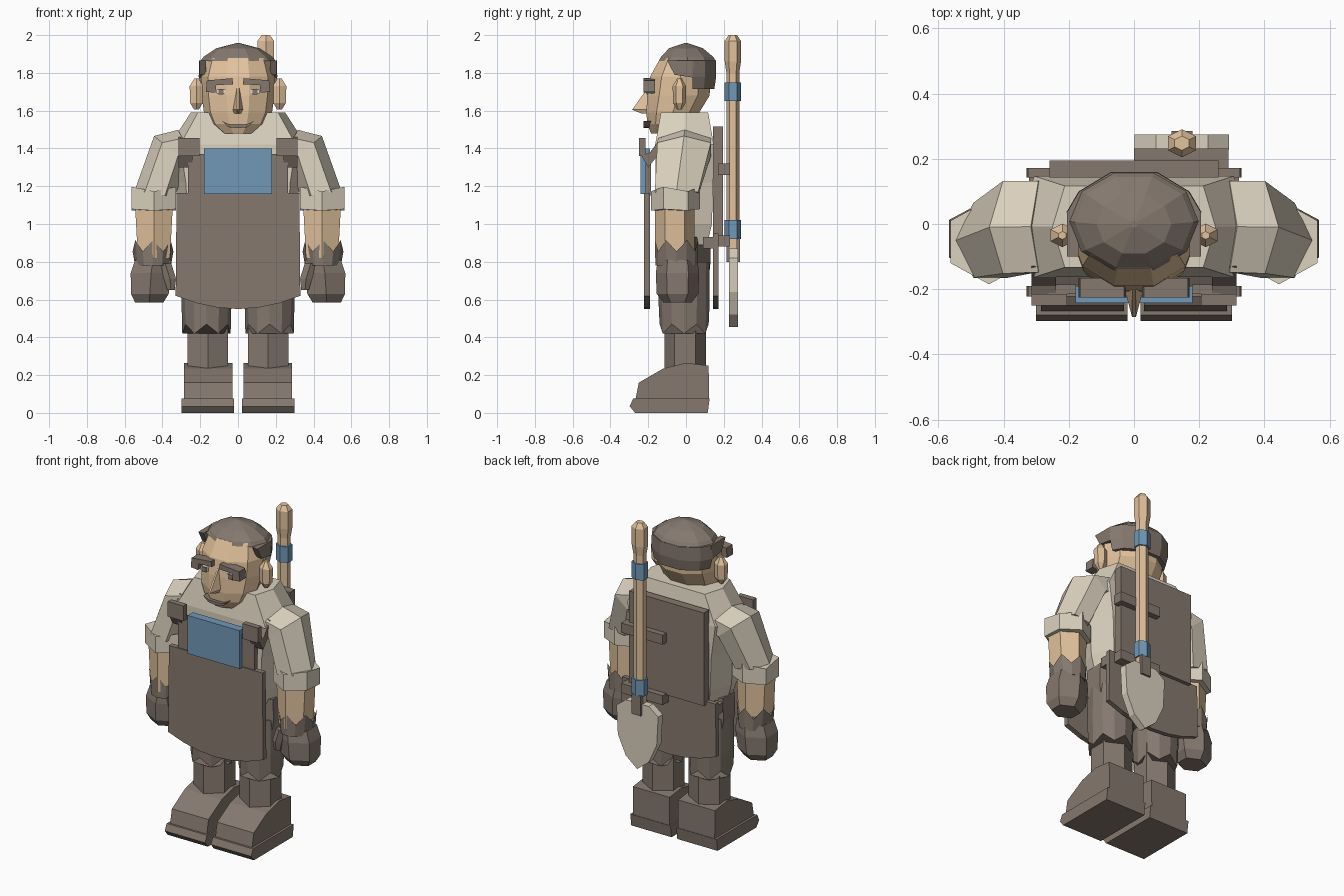
import bpy, bmesh, math


def material(name, rgb):
    m = bpy.data.materials.new(name)
    m.diffuse_color = (*rgb, 1)
    return m


BROWN = material("brown cloth", (0.235, 0.19, 0.158))
SKIN = material("tan skin", (0.76, 0.54, 0.335))
SHIRT = material("cream cloth", (0.71, 0.64, 0.52))
BLUE = material("blue cloth", (0.165, 0.315, 0.475))
WHITE = material("eye white", (0.75, 0.72, 0.68))


def skin_rings(name, rings, mat):
    """Bridge equal-length rings of points and cap both ends."""
    bm = bmesh.new()
    vs = [[bm.verts.new(p) for p in r] for r in rings]
    n = len(vs[0])
    for a, b in zip(vs, vs[1:]):
        for i in range(n):
            j = (i + 1) % n
            bm.faces.new((a[i], a[j], b[j], b[i]))
    bm.faces.new(vs[0])
    bm.faces.new(vs[-1])
    bmesh.ops.recalc_face_normals(bm, faces=bm.faces)
    me = bpy.data.meshes.new(name)
    bm.to_mesh(me)
    bm.free()
    me.materials.append(mat)
    ob = bpy.data.objects.new(name, me)
    bpy.context.collection.objects.link(ob)
    return ob


def ring(x, y, z, rx, ry, n=6, s=1, tilt=0, zig=0, half=0):
    """Polygon with half sizes rx, ry; tilted about y and zigzagged in z."""
    t = [2 * math.pi * (i + half) / n + math.pi / 2 for i in range(n)]
    kx, ky = max(math.cos(a) for a in t), max(math.sin(a) for a in t)
    tl = math.radians(tilt)
    out = []
    for i, a in enumerate(t):
        u, v = rx * math.cos(a) / kx, ry * math.sin(a) / ky
        out.append((s * (x + u * math.cos(tl)), y + v, z + u * math.sin(tl) + zig * (-1) ** i))
    return out


def body_ring(z, rx, ry, y=-0.008):
    """Wide six-sided section with a vertex at each side."""
    k = 0.85 * rx
    return [(rx, y, z), (k, y + ry, z), (-k, y + ry, z), (-rx, y, z), (-k, y - ry, z), (k, y - ry, z)]


def box(name, x0, x1, y0, y1, z0, z1, mat):
    corners = [(x0, y0), (x1, y0), (x1, y1), (x0, y1)]
    return skin_rings(name, [[(x, y, z) for x, y in corners] for z in (z0, z1)], mat)


def plate(name, outline, y0, y1, mat):
    """Extrude an xz outline along y."""
    return skin_rings(name, [[(x, y, z) for x, z in outline] for y in (y0, y1)], mat)


def side_prism(name, outline, x0, x1, mat):
    """Extrude a yz outline along x."""
    return skin_rings(name, [[(x, y, z) for y, z in outline] for x in (x0, x1)], mat)


# torso, neck and hips
skin_rings("shirt_torso", [body_ring(*r) for r in (
    (0.89, 0.28, 0.12), (1.0, 0.31, 0.145), (1.22, 0.325, 0.152),
    (1.42, 0.36, 0.155), (1.59, 0.25, 0.125))], SHIRT)
skin_rings("neck", [ring(0, -0.03, z, 0.12, 0.09, 8, half=0.5) for z in (1.5, 1.63)], SKIN)
skin_rings("trouser_hips", [ring(0, -0.01, z, rx, ry, 8, half=0.5) for z, rx, ry in (
    (0.66, 0.27, 0.125), (0.8, 0.295, 0.14), (0.93, 0.29, 0.14))], BROWN)

# head
skin_rings("head", [ring(0, y, z, rx, ry, 10, half=0.5) for y, z, rx, ry in (
    (-0.12, 1.48, 0.085, 0.065), (-0.09, 1.53, 0.15, 0.115), (-0.07, 1.59, 0.18, 0.14),
    (-0.04, 1.68, 0.193, 0.165), (-0.03, 1.78, 0.195, 0.16), (-0.02, 1.88, 0.165, 0.115))], SKIN)
# hair: crown plus a lower part behind the ears
skin_rings("hair_crown", [ring(0, y, z, rx, ry, 10, half=0.5) for y, z, rx, ry in (
    (0.008, 1.862, 0.20, 0.15), (0.006, 1.885, 0.182, 0.138), (0, 1.93, 0.115, 0.09),
    (0, 1.957, 0.012, 0.01))], BROWN)
skin_rings("hair_back", [[(k * x, 0.035 + k * (y - 0.035), z) for x, y in (
    (0.208, 0.035), (0.17, 0.10), (0.07, 0.16), (-0.07, 0.16), (-0.17, 0.10), (-0.208, 0.035))]
    for z, k in ((1.715, 0.92), (1.78, 1.0), (1.865, 0.99))], BROWN)
# temples of hair along the sides of the forehead
for s, side in ((1, "right"), (-1, "left")):
    side_prism(side + "_hair_temple", [(0.04, 1.865), (-0.1, 1.865), (-0.06, 1.79), (0.04, 1.775)],
               s * 0.17, s * 0.205, BROWN)

# nose wedge
skin_rings("nose", [[(-w, -0.17, z), (w, -0.17, z), (t, y, z), (-t, y, z)] for w, t, y, z in (
    (0.015, 0.005, -0.20, 1.725), (0.037, 0.006, -0.285, 1.605), (0.033, 0.006, -0.235, 1.585))], SKIN)
# smiling mouth line
plate("mouth", [(-0.085, 1.545), (-0.045, 1.527), (0.045, 1.527), (0.085, 1.545),
                (0.05, 1.513), (0, 1.507), (-0.05, 1.513)], -0.225, -0.17, BROWN)

for s, side in ((1, "right"), (-1, "left")):
    # face details
    skin_rings(side + "_ear", [ring(0.22, -0.035, z, rx, ry, 6, s) for z, rx, ry in (
        (1.605, 0.012, 0.012), (1.64, 0.033, 0.033), (1.73, 0.036, 0.036), (1.77, 0.012, 0.012))], SKIN)
    box(side + "_eye", s * 0.067, s * 0.115, -0.203, -0.17, 1.69, 1.713, WHITE)
    box(side + "_pupil", s * 0.077, s * 0.103, -0.209, -0.2, 1.685, 1.715, BROWN)
    plate(side + "_eyebrow", [(s * x, z) for x, z in (
        (0.025, 1.74), (0.03, 1.772), (0.165, 1.76), (0.17, 1.70), (0.12, 1.695), (0.115, 1.735))],
        -0.226, -0.165, BROWN)

    # sleeve, cuff, forearm and glove
    skin_rings(side + "_sleeve", [ring(x, y, z, rx, ry, 6, s, t, half=0.5) for x, y, z, rx, ry, t in (
        (0.27, -0.008, 1.41, 0.10, 0.14, 62), (0.36, -0.01, 1.395, 0.11, 0.142, 40),
        (0.44, -0.05, 1.16, 0.108, 0.115, 10))], SHIRT)
    skin_rings(side + "_sleeve_cuff", [ring(0.445, -0.055, z, 0.118, 0.13, 6, s, 0, g)
               for z, g in ((1.075, 0.004), (1.185, 0.012))], SHIRT)
    skin_rings(side + "_forearm", [ring(0.445, -0.06, z, r, 0.105, 6, s)
               for z, r in ((0.82, 0.085), (1.1, 0.1))], SKIN)
    skin_rings(side + "_glove_cuff", [ring(0.45, -0.05, z, r, 0.112, 12, s, 0, g)
               for z, r, g in ((0.78, 0.095, 0), (0.885, 0.108, 0.03))], BROWN)
    skin_rings(side + "_glove_hand", [ring(x, -0.045, z, rx, ry, 6, s) for x, z, rx, ry in (
        (0.47, 0.585, 0.075, 0.075), (0.467, 0.63, 0.10, 0.11), (0.46, 0.74, 0.108, 0.115),
        (0.45, 0.81, 0.095, 0.105))], BROWN)
    skin_rings(side + "_thumb", [ring(x, -0.11, z, r, r, 6, s) for x, z, r in (
        (0.355, 0.65, 0.02), (0.36, 0.71, 0.032), (0.385, 0.79, 0.032))], BROWN)

    # trouser leg with ragged hem, and shin
    skin_rings(side + "_trouser_leg", [ring(0.167, -0.01, z, rx, ry, 12, s, 0, g) for z, rx, ry, g in (
        (0.445, 0.128, 0.13, 0.025), (0.58, 0.132, 0.135, 0), (0.8, 0.13, 0.135, 0))], BROWN)
    skin_rings(side + "_shin", [ring(0.16, -0.005, z, 0.108, 0.11, 6, s) for z in (0.2, 0.6)], BROWN)

    # boot upper and sole
    side_prism(side + "_boot", [(-0.27, 0.06), (-0.25, 0.16), (-0.12, 0.235), (0, 0.265),
                                (0.12, 0.25), (0.122, 0.06)], s * 0.03, s * 0.285, BROWN)
    side_prism(side + "_sole", [(-0.27, 0), (-0.298, 0.035), (-0.28, 0.075), (0.125, 0.075),
                                (0.115, 0)], s * 0.02, s * 0.30, BROWN)

    # bib side strips, clasps, strap ends and hip ties
    box(side + "_bib_strip", s * 0.18, s * 0.265, -0.215, -0.185, 1.15, 1.37, BROWN)
    box(side + "_clasp", s * 0.205, s * 0.315, -0.25, -0.215, 1.36, 1.455, BROWN)
    side_prism(side + "_strap_end", [(-0.235, 1.36), (-0.2, 1.30), (-0.12, 1.40), (-0.13, 1.46),
                                     (-0.19, 1.38)], s * 0.24, s * 0.315, BROWN)
    box(side + "_hip_tie", s * 0.27, s * 0.322, 0.09, 0.16, 0.87, 0.93, BROWN)

# apron panels with curved hem
hem = [(0.33 * k, 0.55 + 0.07 * k * k) for k in (-1, -0.67, -0.33, 0, 0.33, 0.67, 1)]
plate("front_apron", hem + [(0.325, 1.165), (-0.325, 1.165)], -0.222, -0.19, BROWN)
plate("back_apron", hem + [(0.325, 0.95), (-0.325, 0.95)], 0.143, 0.172, BROWN)
box("blue_bib", -0.18, 0.18, -0.242, -0.19, 1.16, 1.40, BLUE)
box("back_board", -0.26, 0.26, 0.143, 0.195, 0.93, 1.515, BROWN)
for i, z in enumerate((0.88, 1.26)):
    box("tool_rack_%d" % i, 0, 0.29, 0.17, 0.232, z, z + 0.06, BROWN)

# spade on the back
skin_rings("spade_handle", [ring(0.147, 0.248, z, r, r) for z, r in (
    (0.86, 0.034), (1.80, 0.034), (1.86, 0.043), (1.97, 0.043), (2.0, 0.022))], SKIN)
for i, z in enumerate((0.92, 1.65)):
    skin_rings("handle_band_%d" % i, [ring(0.147, 0.248, h, 0.043, 0.043) for h in (z, z + 0.1)], BLUE)
box("spade_socket", 0.115, 0.18, 0.215, 0.286, 0.80, 0.925, BROWN)
plate("spade_blade", [(0.147 + x, z) for x, z in (
    (-0.145, 0.82), (-0.08, 0.87), (0.08, 0.87), (0.145, 0.82), (0.135, 0.64), (0.08, 0.52),
    (0, 0.455), (-0.08, 0.52), (-0.135, 0.64))], 0.228, 0.274, SHIRT)
